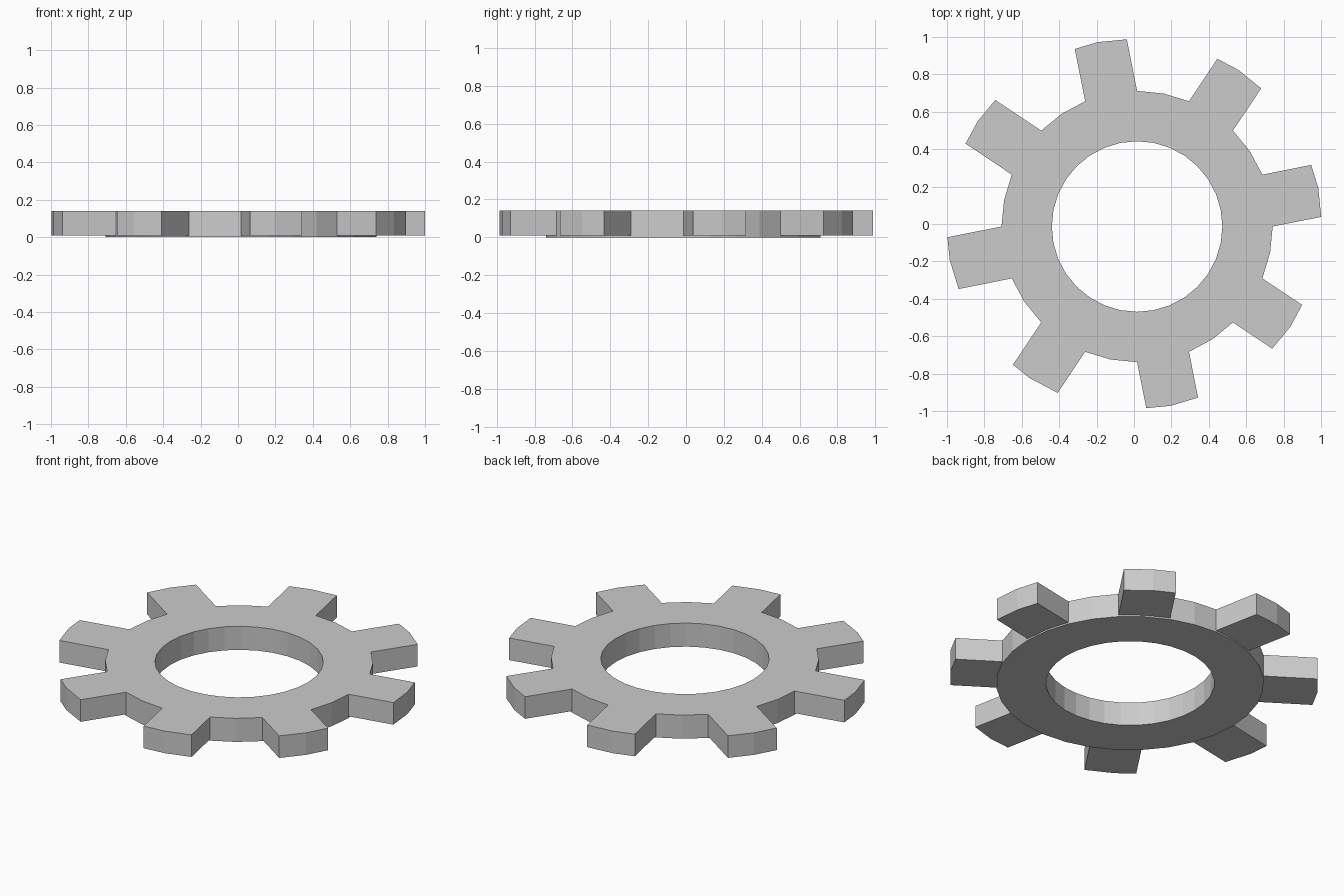
import bpy, bmesh
from math import pi, sin, cos, atan2, hypot
from mathutils import Vector

if "Cube" in bpy.data.objects:
    bpy.data.objects.remove(bpy.data.objects["Cube"])

SIDES = 32
TEETH = 8
STEP = 2 * pi / SIDES
CX, CY = 0.0165, -0.0135          # centre of the ring and bore
R_HOLE, R_ROOT = 0.456, 0.725
TIP_X, TIP_Y = 1.0045, 0.991      # tooth tips are centred on the origin
Z_LOW, Z_TOP = 0.009, 0.141       # teeth start slightly above the ring's base


def ring_point(radius, i, z):
    return Vector((CX + radius * cos(i * STEP), CY + radius * sin(i * STEP), z))


def inside_tip(p):
    x, y = p.x / TIP_X, p.y / TIP_Y
    a = atan2(y, x) % STEP - STEP / 2
    return hypot(x, y) * cos(a) < cos(STEP / 2)


def tip_corner(p, d):
    """Run from a root point along d to the faceted tip circle."""
    lo, hi = 0.0, 0.6
    for _ in range(40):
        m = (lo + hi) / 2
        if inside_tip(p + d * m):
            lo = m
        else:
            hi = m
    return p + d * lo


bm = bmesh.new()


def face(points):
    bm.faces.new([bm.verts.new(p) for p in points])


# Ring: top, base, bore and outer wall
for i in range(SIDES):
    j = i + 1
    for z in (0, Z_TOP):
        face([ring_point(R_HOLE, i, z), ring_point(R_ROOT, i, z),
              ring_point(R_ROOT, j, z), ring_point(R_HOLE, j, z)])
    face([ring_point(R_HOLE, i, 0), ring_point(R_HOLE, j, 0),
          ring_point(R_HOLE, j, Z_TOP), ring_point(R_HOLE, i, Z_TOP)])
    levels = [(0, Z_LOW)] if i % 4 < 2 else [(0, Z_LOW), (Z_LOW, Z_TOP)]
    for a, b in levels:
        face([ring_point(R_ROOT, i, a), ring_point(R_ROOT, j, a),
              ring_point(R_ROOT, j, b), ring_point(R_ROOT, i, b)])

# Teeth: parallel sides with a faceted tip
for k in range(TEETH):
    i = 4 * k
    ang = (i + 1) * STEP
    d = Vector((cos(ang), sin(ang), 0))
    r0, r1, r2 = [ring_point(R_ROOT, i + n, 0) for n in range(3)]
    mid = Vector((TIP_X * cos(ang), TIP_Y * sin(ang), 0))
    outline = [r0, tip_corner(r0, d), mid, tip_corner(r2, d), r2, r1]
    low = [p + Vector((0, 0, Z_LOW)) for p in outline]
    top = [p + Vector((0, 0, Z_TOP)) for p in outline]
    face(low)
    face(top)
    for n in range(4):
        face([low[n], low[n + 1], top[n + 1], top[n]])

bmesh.ops.remove_doubles(bm, verts=bm.verts[:], dist=0.0005)
bmesh.ops.recalc_face_normals(bm, faces=bm.faces[:])
mesh = bpy.data.meshes.new("gear_wheel")
bm.to_mesh(mesh)
bm.free()
bpy.context.collection.objects.link(bpy.data.objects.new("gear_wheel", mesh))
